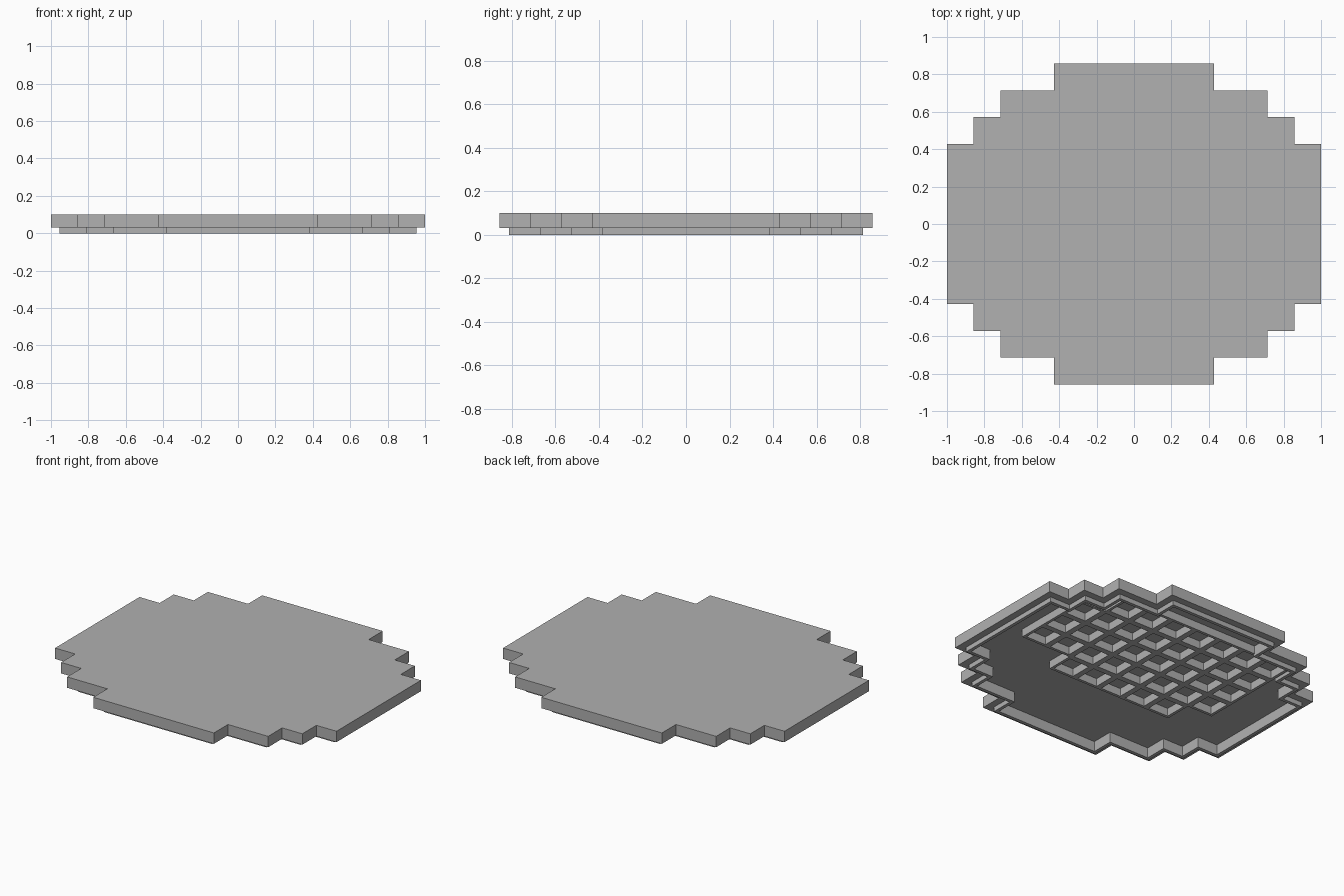
import bpy
import bmesh

if "Cube" in bpy.data.objects:
    bpy.data.objects.remove(bpy.data.objects["Cube"], do_unlink=True)

CELL = 1 / 7
FLOOR_Z = 0.066

grey = bpy.data.materials.new("plain_grey")
grey.use_nodes = True
colour = (0.44, 0.44, 0.44, 1)
grey.diffuse_color = colour
grey.node_tree.nodes["Principled BSDF"].inputs["Base Color"].default_value = colour


def finish(bm, name):
    bmesh.ops.recalc_face_normals(bm, faces=bm.faces)
    mesh = bpy.data.meshes.new(name)
    bm.to_mesh(mesh)
    bm.free()
    mesh.materials.append(grey)
    obj = bpy.data.objects.new(name, mesh)
    bpy.context.collection.objects.link(obj)
    return obj


def stepped_outline(inset):
    """Counter-clockwise stepped oval, shrunk evenly by the inset."""
    steps = [(7, 3), (6, 3), (6, 4), (5, 4), (5, 5), (3, 5), (3, 6)]
    quarter = [(a * CELL - inset, b * CELL - inset) for a, b in steps]
    points = list(quarter)
    points += [(-x, y) for x, y in reversed(quarter)]
    points += [(-x, -y) for x, y in quarter]
    points += [(x, -y) for x, y in reversed(quarter)]
    return points


# Plate: top, thick edge, set-back thin rim and recessed underside
bm = bmesh.new()
levels = [(0, 0.1), (0, 0.03), (0.045, 0.03), (0.045, 0), (0.066, 0), (0.066, FLOOR_Z)]
loops = [[bm.verts.new((x, y, z)) for x, y in stepped_outline(i)] for i, z in levels]
for upper, lower in zip(loops, loops[1:]):
    for k in range(len(upper)):
        n = (k + 1) % len(upper)
        bm.faces.new((upper[k], lower[k], lower[n], upper[n]))
bm.faces.new(loops[0])
bm.faces.new(reversed(loops[-1]))
finish(bm, "stepped_plate")

# Lattice of square ribs under the plate: first column and cell count per row
PITCH = 0.18
rows = [(1, 7), (0, 8), (0, 8), (0, 8), (2, 5)]
bm = bmesh.new()
for r, (first, count) in enumerate(rows):
    for c in range(first, first + count):
        x, y = 0.8 - c * PITCH, 0.66 - r * PITCH
        corners = [(x, y), (x - PITCH, y), (x - PITCH, y - PITCH), (x, y - PITCH)]
        bm.faces.new([bm.verts.new((px, py, 0.015)) for px, py in corners])
bmesh.ops.remove_doubles(bm, verts=bm.verts, dist=0.001)
cells = list(bm.faces)
bmesh.ops.inset_individual(bm, faces=cells, thickness=0.026)
bmesh.ops.delete(bm, geom=cells, context="FACES")
walls = bmesh.ops.extrude_face_region(bm, geom=list(bm.faces), use_keep_orig=True)
top = [v for v in walls["geom"] if isinstance(v, bmesh.types.BMVert)]
bmesh.ops.translate(bm, verts=top, vec=(0, 0, FLOOR_Z + 0.004 - 0.015))
finish(bm, "underside_lattice")
